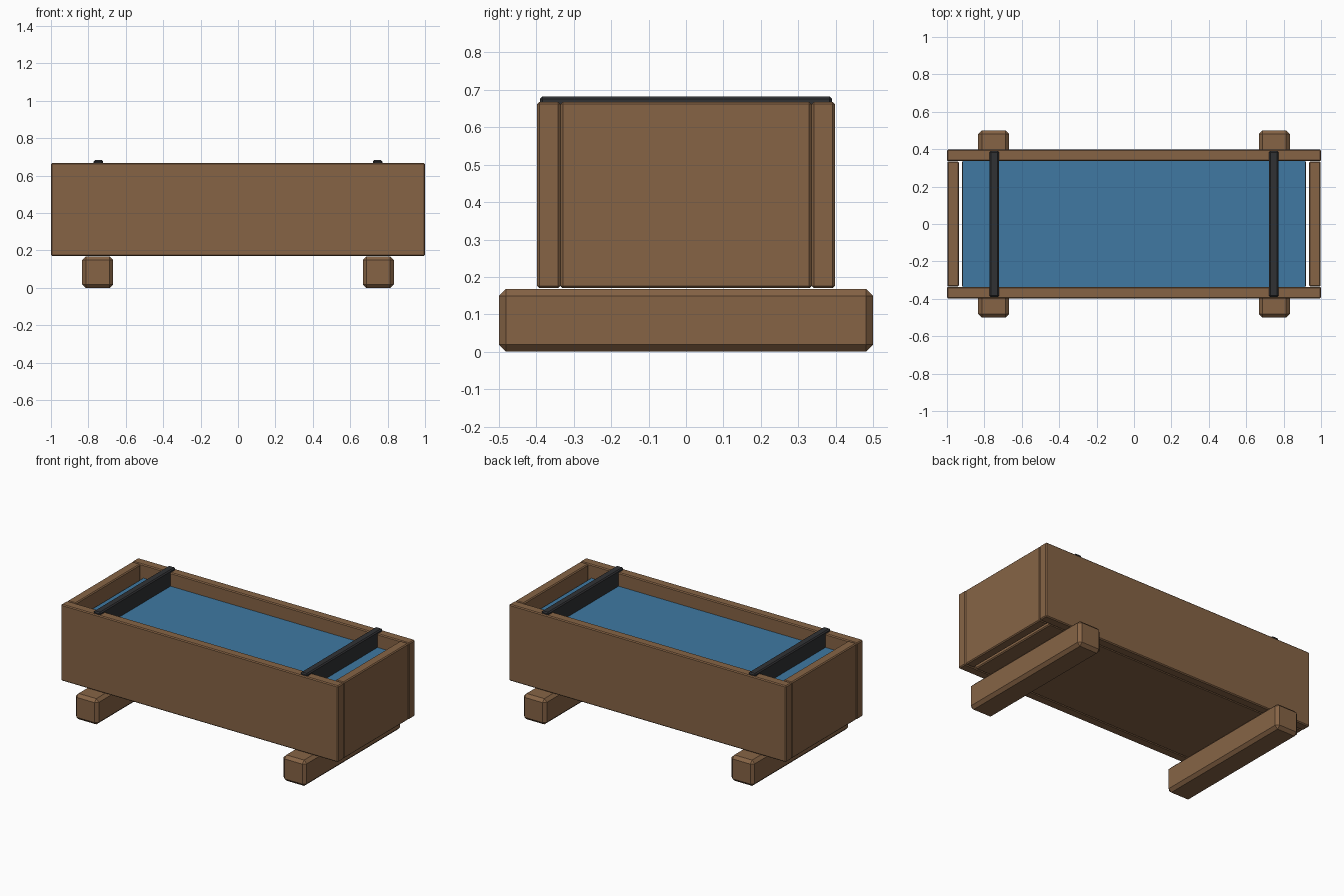
import bpy
import bmesh

if "Cube" in bpy.data.objects:
    bpy.data.objects.remove(bpy.data.objects["Cube"])


def make_material(name, rgb):
    mat = bpy.data.materials.new(name)
    mat.diffuse_color = (*rgb, 1.0)
    mat.use_nodes = True
    mat.node_tree.nodes["Principled BSDF"].inputs["Base Color"].default_value = mat.diffuse_color
    return mat


wood = make_material("brown wood", (0.24, 0.127, 0.06))
water = make_material("blue water", (0.05, 0.19, 0.36))
iron = make_material("dark iron", (0.03, 0.031, 0.034))


def box(name, x, y, z, mat, bevel=0.0):
    """Box from (min, max) pairs with flat chamfered edges."""
    bm = bmesh.new()
    bmesh.ops.create_cube(bm, size=1.0)
    for v in bm.verts:
        for axis, (lo, hi) in enumerate((x, y, z)):
            v.co[axis] = hi if v.co[axis] > 0 else lo
    if bevel:
        bmesh.ops.bevel(bm, geom=bm.edges[:], offset=bevel, segments=1,
                        affect='EDGES')
    mesh = bpy.data.meshes.new(name)
    bm.to_mesh(mesh)
    bm.free()
    mesh.materials.append(mat)
    obj = bpy.data.objects.new(name, mesh)
    bpy.context.collection.objects.link(obj)
    return obj


def span(a, b, side):
    return tuple(sorted((a * side, b * side)))


# Floor board, leaving a narrow slit at each end
box("floor_board", (-0.92, 0.92), (-0.337, 0.337), (0.17, 0.23), wood, 0.006)

# Water surface
box("water_surface", (-0.918, 0.918), (-0.34, 0.34), (0.57, 0.58), water)

for side, end, face in ((-1, "left", "front"), (1, "right", "back")):
    # Long walls
    box(face + "_wall", (-1, 1), span(0.336, 0.398, side),
        (0.17, 0.668), wood, 0.006)
    # End walls set between the long walls
    box(end + "_end_wall", span(0.936, 0.998, side), (-0.335, 0.335),
        (0.17, 0.668), wood, 0.006)
    # Iron cross braces, rising just above the rim
    box(end + "_brace", span(0.722, 0.772, side), (-0.39, 0.39),
        (0.50, 0.683), iron, 0.007)
    # Support beams underneath
    box(end + "_support_beam", span(0.667, 0.833, side), (-0.5, 0.5),
        (0.0, 0.168), wood, 0.019)
